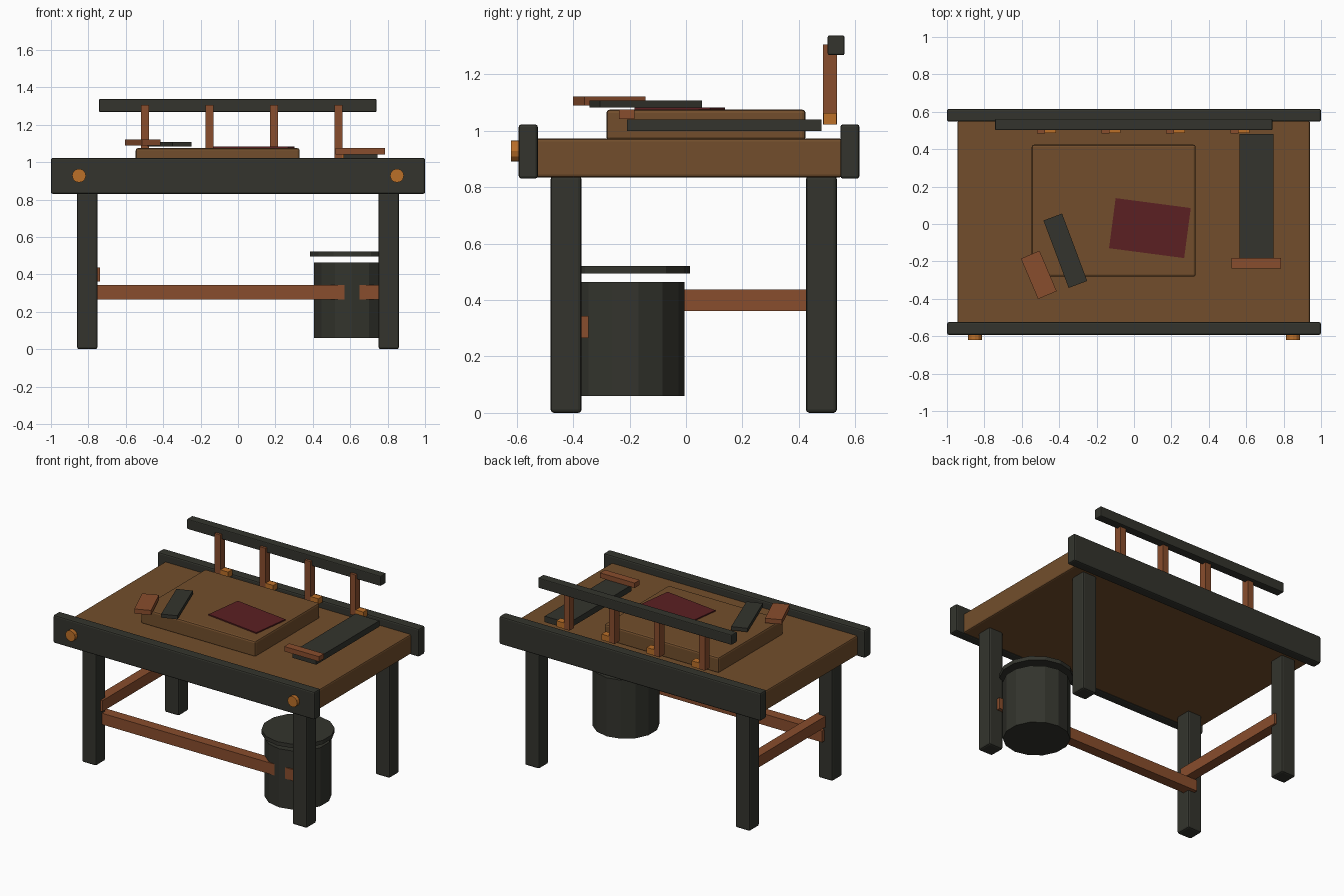
import bpy
from math import radians

cube = bpy.data.objects.get("Cube")
if cube:
    bpy.data.objects.remove(cube, do_unlink=True)


def material(name, r, g, b):
    m = bpy.data.materials.new(name)
    m.use_nodes = True
    m.diffuse_color = (r, g, b, 1)
    bsdf = next(n for n in m.node_tree.nodes if n.type == 'BSDF_PRINCIPLED')
    bsdf.inputs["Base Color"].default_value = (r, g, b, 1)
    return m


iron = material("dark iron", 0.033, 0.034, 0.026)
wood = material("brown wood", 0.168, 0.076, 0.025)
russet = material("russet wood", 0.25, 0.075, 0.026)
brass = material("orange brass", 0.5, 0.16, 0.022)
cloth = material("dark red cloth", 0.105, 0.014, 0.016)


def box(name, mat, x, y, z, bevel=0.0, turn=0):
    """Box from its (low, high) extents, turned about its own vertical axis."""
    spans = (x, y, z)
    bpy.ops.mesh.primitive_cube_add(size=1, location=[(a + b) / 2 for a, b in spans])
    ob = bpy.context.object
    ob.name = name
    ob.scale = [b - a for a, b in spans]
    bpy.ops.object.transform_apply(location=False, rotation=False, scale=True)
    ob.rotation_euler.z = radians(turn)
    ob.data.materials.append(mat)
    if bevel:
        mod = ob.modifiers.new("soft edges", 'BEVEL')
        mod.width = bevel
        mod.segments = 2
    return ob


def plank(name, mat, cx, cy, w, d, z, turn=0):
    return box(name, mat, (cx - w / 2, cx + w / 2), (cy - d / 2, cy + d / 2), z, turn=turn)


def cylinder(name, mat, sides, r, depth, loc, tilt=0):
    bpy.ops.mesh.primitive_cylinder_add(vertices=sides, radius=r, depth=depth,
                                        location=loc, rotation=(radians(tilt), 0, 0))
    ob = bpy.context.object
    ob.name = name
    ob.data.materials.append(mat)
    return ob


# Table top, long aprons and raised work block
box("table_top", wood, (-0.943, 0.94), (-0.535, 0.555), (0.835, 0.972), 0.01)
for name, y in (("front", (-0.593, -0.525)), ("back", (0.547, 0.615))):
    box(name + "_apron", iron, (-1, 1), y, (0.83, 1.023), 0.01)
box("work_block", wood, (-0.547, 0.33), (-0.282, 0.424), (0.965, 1.075), 0.012)

# Legs
for side, x in (("right", -0.806), ("left", 0.806)):
    for end, y in (("front", -0.425), ("back", 0.48)):
        box(f"{end}_{side}_leg", iron, (x - 0.055, x + 0.055),
            (y - 0.055, y + 0.055), (0, 0.84), 0.012)

# Stretchers
box("front_stretcher", russet, (-0.8, 0.8), (-0.416, -0.345), (0.265, 0.343))
box("right_stretcher", russet, (-0.807, -0.737), (-0.43, 0.48), (0.362, 0.438))

# Bolts through the front apron
for side, x in (("right", -0.85), ("left", 0.85)):
    cylinder(side + "_bolt", brass, 12, 0.037, 0.05, (x, -0.595, 0.928), 90)

# Bucket and its lid
cylinder("bucket", iron, 14, 0.21, 0.405, (0.61, -0.215, 0.262))
cylinder("bucket_lid", iron, 14, 0.23, 0.027, (0.61, -0.215, 0.508))

# Tool rack: rail, posts and pegs
box("rack_rail", iron, (-0.743, 0.74), (0.502, 0.562), (1.268, 1.338), 0.006)
for i in range(4):
    x = -0.497 + i * 0.345
    box(f"rack_post_{i + 1}", russet, (x - 0.022, x + 0.022), (0.485, 0.536), (1.022, 1.305))
    box(f"rack_peg_{i + 1}", brass, (x, x + 0.08), (0.487, 0.534), (1.022, 1.063))

# Loose items on the table
plank("cloth_sheet", cloth, 0.085, -0.022, 0.405, 0.27, (1.075, 1.083), -7.5)
plank("tool_blade", iron, -0.367, -0.143, 0.106, 0.385, (1.083, 1.108), 20.5)
plank("tool_handle", russet, -0.509, -0.272, 0.108, 0.235, (1.09, 1.122), 23)
box("saw_blade", iron, (0.563, 0.745), (-0.21, 0.48), (0.999, 1.04))
box("saw_handle", russet, (0.52, 0.785), (-0.237, -0.182), (1.042, 1.076))
